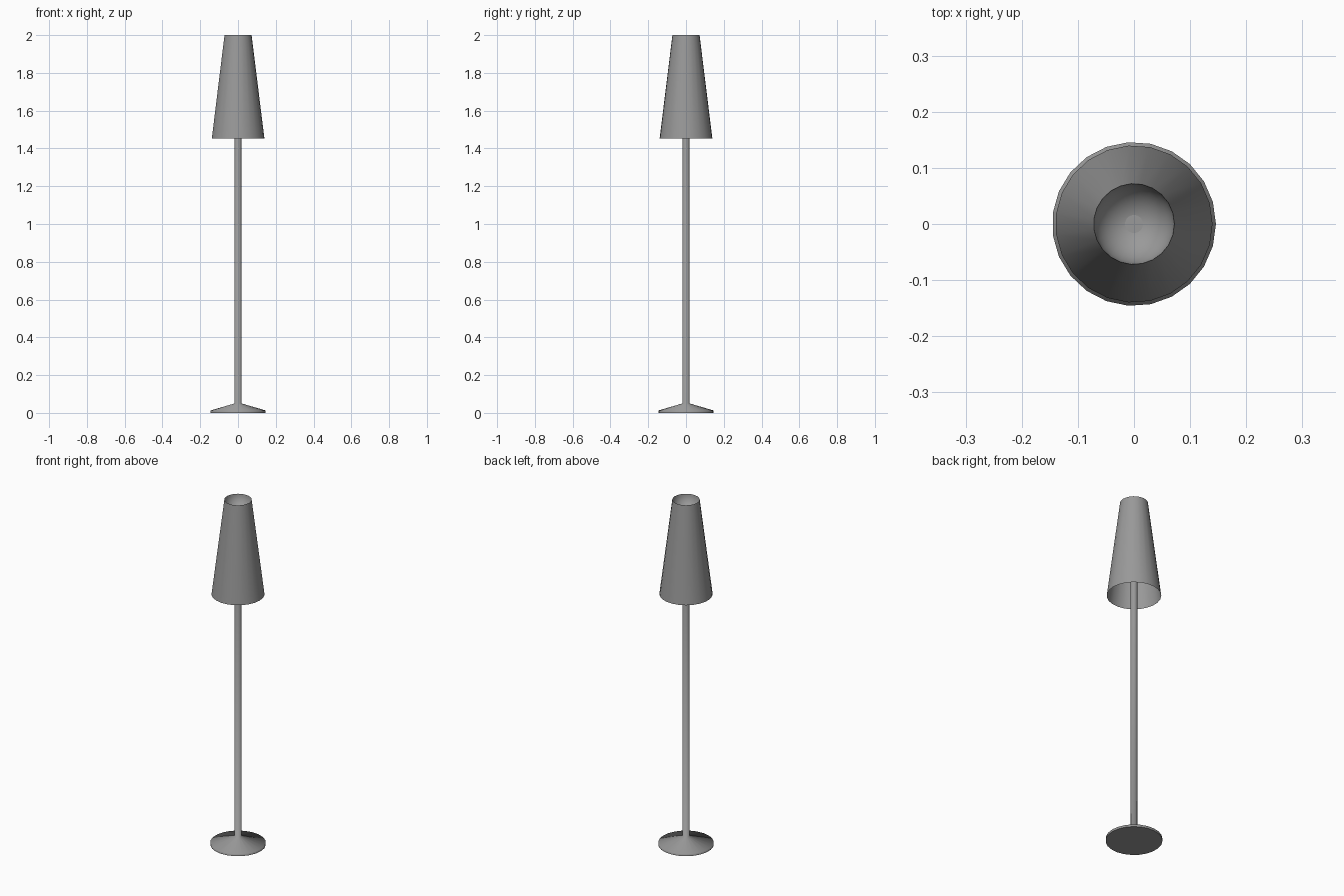
import bpy, bmesh, math

if "Cube" in bpy.data.objects:
    bpy.data.objects.remove(bpy.data.objects["Cube"])

SIDES = 23

grey = bpy.data.materials.new("dark_grey")
grey.diffuse_color = (0.32, 0.32, 0.32, 1)
grey.use_nodes = True
grey.node_tree.nodes["Principled BSDF"].inputs["Base Color"].default_value = grey.diffuse_color


def lathe(name, profile, sharp=35):
    """Spin a (radius, z) profile around the z axis; radius 0 becomes a pole point."""
    bm = bmesh.new()
    rings = []
    for r, z in profile:
        if r == 0:
            rings.append([bm.verts.new((0, 0, z))] * SIDES)
        else:
            rings.append([bm.verts.new((r * math.cos(2 * math.pi * i / SIDES),
                                        r * math.sin(2 * math.pi * i / SIDES), z))
                          for i in range(SIDES)])
    for a, b in zip(rings, rings[1:]):
        for i in range(SIDES):
            j = (i + 1) % SIDES
            corners = list(dict.fromkeys((a[i], a[j], b[j], b[i])))
            bm.faces.new(corners)
    mesh = bpy.data.meshes.new(name)
    bm.to_mesh(mesh)
    bm.free()
    mesh.materials.append(grey)
    obj = bpy.data.objects.new(name, mesh)
    bpy.context.collection.objects.link(obj)
    bpy.ops.object.select_all(action='DESELECT')
    obj.select_set(True)
    bpy.context.view_layer.objects.active = obj
    bpy.ops.object.shade_smooth_by_angle(angle=math.radians(sharp))
    return obj


# Foot and stem in one smooth piece: thin disc, shallow cone, straight pole
lathe("base_and_pole", [(0, 0), (0.146, 0), (0.146, 0.013), (0.0185, 0.05),
                        (0.0185, 1.93), (0, 1.93)], 80)

# Tapered shade, a thin sheet open below
lathe("shade", [(0.14, 1.452), (0.072, 2.0)])

# Concave dish closing the top opening of the shade
R = 0.072
angles = [math.radians(90 * i / 8) for i in range(1, 9)]
lathe("shade_dish", [(0, 2.0 - R)] + [(R * math.sin(a), 2.0 - R * math.cos(a)) for a in angles])
